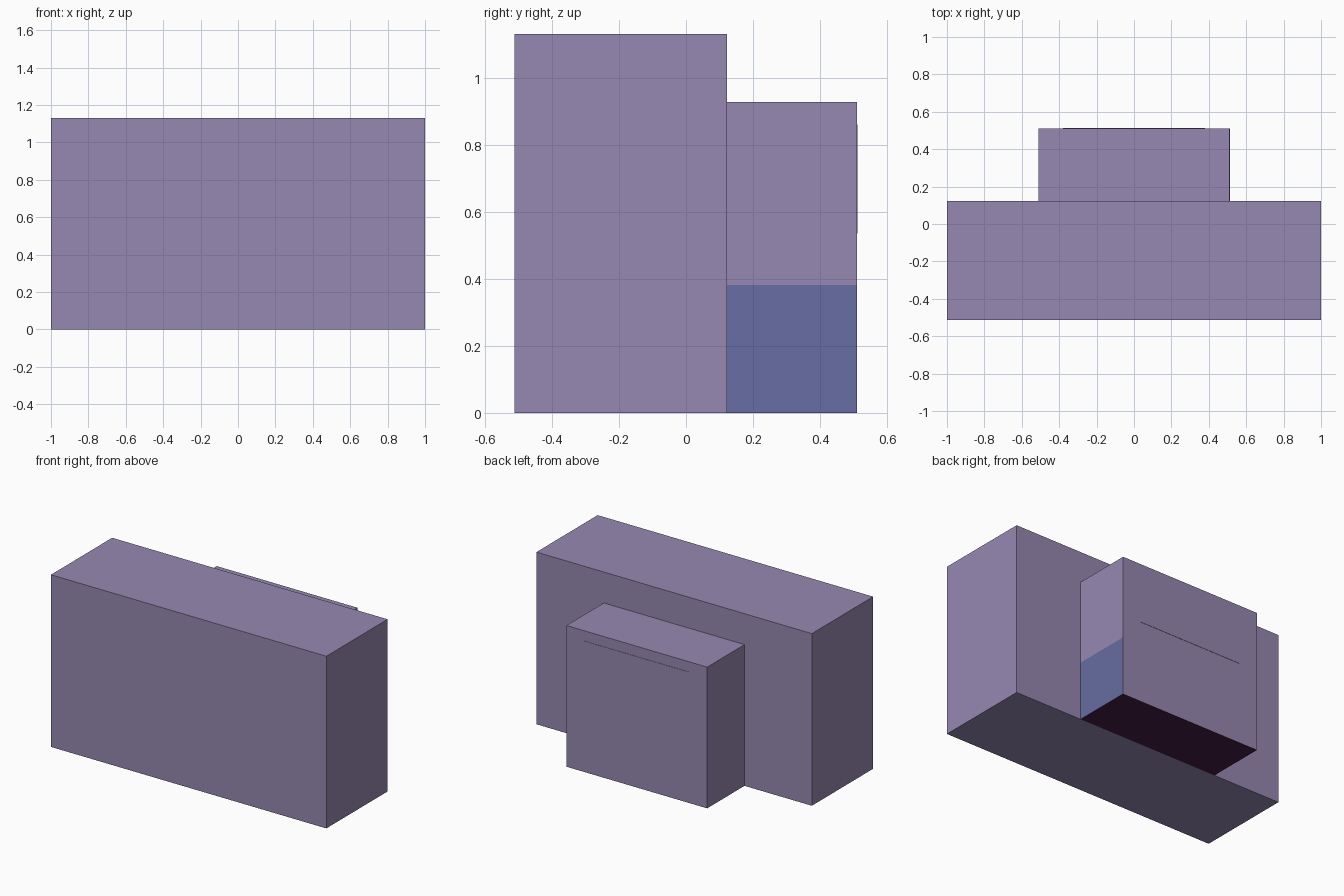
import bpy

if "Cube" in bpy.data.objects:
    bpy.data.objects.remove(bpy.data.objects["Cube"])

def srgb(h):
    out = []
    for i in (0, 2, 4):
        c = int(h[i:i + 2], 16) / 255
        out.append(c / 12.92 if c <= 0.04045 else ((c + 0.055) / 1.055) ** 2.4)
    return (*out, 1.0)

def material(name, h):
    m = bpy.data.materials.new(name)
    m.diffuse_color = srgb(h)
    m.use_nodes = True
    m.node_tree.nodes["Principled BSDF"].inputs["Base Color"].default_value = m.diffuse_color
    return m

lilac = material("dusty lilac", "9688B1")
blue = material("slate blue", "676DA3")
plum = material("dark plum", "421E42")

def box(name, lo, hi, *mats):
    x0, y0, z0 = lo
    x1, y1, z1 = hi
    verts = [(x, y, z) for z in (z0, z1) for x, y in ((x0, y0), (x1, y0), (x1, y1), (x0, y1))]
    faces = [(3, 2, 1, 0), (4, 5, 6, 7), (0, 1, 5, 4), (1, 2, 6, 5), (2, 3, 7, 6), (3, 0, 4, 7)]
    mesh = bpy.data.meshes.new(name)
    mesh.from_pydata(verts, [], faces)
    for m in mats:
        mesh.materials.append(m)
    ob = bpy.data.objects.new(name, mesh)
    bpy.context.collection.objects.link(ob)
    return ob

# Wide front body
box("main_body", (-1, -0.512, 0), (1, 0.123, 1.13), lilac)

# Narrower rear housing with a dark underside
rear = box("rear_housing", (-0.511, 0.123, 0), (0.511, 0.51, 0.927), lilac, plum)
for f in rear.data.polygons:
    if f.normal.z < -0.5:
        f.material_index = 1

# Thin rear panel, and the blue plate low on the right side
box("rear_panel", (-0.38, 0.51, 0.535), (0.38, 0.512, 0.86), lilac)
box("side_plate", (0.511, 0.123, 0.0), (0.512, 0.51, 0.382), blue)
